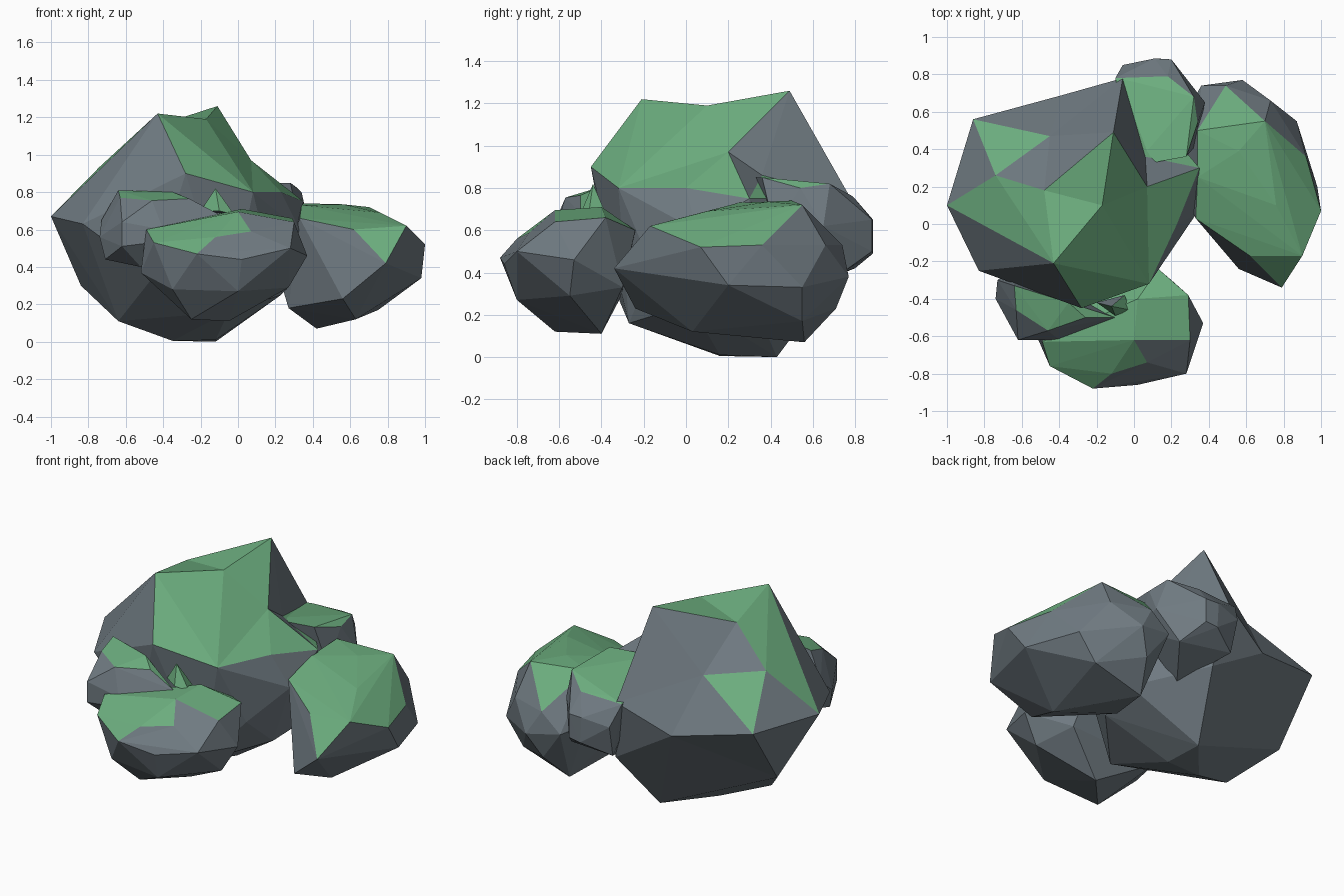
import bpy, bmesh
from mathutils import Vector


def flat_colour(name, rgb):
    m = bpy.data.materials.new(name)
    m.diffuse_color = (*rgb, 1)
    return m


STONE = flat_colour("grey_stone", (0.16, 0.195, 0.22))
MOSS = flat_colour("green_moss", (0.15, 0.42, 0.21))


def boulder(name, corners, limit=0.69, lean=(0, -0.05, 1)):
    """Faceted rock wrapped around its corner points, mossy where it faces up.
    A fourth number on a corner pushes it out while wrapping, which leaves a dent there."""
    points = [Vector(c[:3]) for c in corners]
    middle = sum(points, Vector()) / len(points)
    bm = bmesh.new()
    home = {}
    for c, p in zip(corners, points):
        push = c[3] if len(c) > 3 else 1
        home[bm.verts.new(middle + (p - middle) * push)] = p
    bmesh.ops.convex_hull(bm, input=bm.verts)
    bmesh.ops.delete(bm, geom=[v for v in bm.verts if not v.link_faces], context='VERTS')
    for v in bm.verts:
        v.co = home[v]
    bmesh.ops.recalc_face_normals(bm, faces=bm.faces)
    bm.normal_update()
    for f in bm.faces:
        f.smooth = False
        f.material_index = int(f.normal.dot(Vector(lean)) > limit)
    me = bpy.data.meshes.new(name)
    bm.to_mesh(me)
    bm.free()
    me.materials.append(STONE)
    me.materials.append(MOSS)
    ob = bpy.data.objects.new(name, me)
    bpy.context.collection.objects.link(ob)
    return ob


# tall main boulder with a ledge on its right side
boulder("main_boulder", [
    (-0.43, -0.21, 1.22), (-0.17, 0.10, 1.19, 1.18), (-0.11, 0.49, 1.26),
    (-0.48, 0.18, 1.14, 1.18), (-0.74, 0.26, 0.935, 1.17), (-0.45, 0.47, 0.91, 1.3),
    (-0.86, 0.56, 0.68), (-1.0, 0.10, 0.67), (-0.38, 0.69, 0.59, 1.12), (-0.06, 0.78, 0.75),
    (0.0, 0.70, 0.36), (0.07, 0.20, 0.97, 1.3), (0.06, 0.36, 0.86, 1.5),
    (0.35, 0.30, 0.75), (0.33, 0.05, 0.60), (0.28, 0.30, 0.30),
    (0.08, -0.32, 0.80), (0.23, 0.0, 0.80), (-0.28, -0.45, 0.90),
    (-0.83, -0.25, 0.63), (-0.84, 0.29, 0.30), (-0.64, 0.06, 0.11),
    (-0.35, 0.16, 0.005), (-0.12, 0.43, 0.0), (-0.12, 0.16, 0.01),
    (-0.05, -0.27, 0.16), (-0.45, -0.35, 0.35), (0.17, -0.16, 0.42), (0.23, 0.02, 0.25)],
    0.675, (0, -0.15, 1))

# right boulder
boulder("right_boulder", [
    (0.34, 0.50, 0.74), (0.34, 0.25, 0.73), (0.56, 0.39, 0.735), (0.70, 0.55, 0.72),
    (0.76, 0.10, 0.69), (0.33, 0.03, 0.66), (0.62, -0.17, 0.60), (0.90, -0.17, 0.62),
    (0.79, -0.34, 0.42), (1.0, 0.07, 0.52), (0.98, 0.20, 0.34), (0.87, 0.55, 0.33),
    (0.92, 0.36, 0.53), (0.73, 0.66, 0.53), (0.49, 0.74, 0.53), (0.58, 0.77, 0.38),
    (0.36, 0.74, 0.42), (0.50, 0.71, 0.23), (0.42, 0.56, 0.07), (0.63, 0.03, 0.12),
    (0.56, -0.24, 0.23), (0.27, 0.17, 0.18), (0.22, 0.30, 0.35), (0.28, 0.60, 0.45),
    (0.75, 0.55, 0.17)], 0.63)

# front boulder
boulder("front_boulder", [
    (-0.22, -0.88, 0.47), (0.02, -0.86, 0.44), (0.28, -0.80, 0.50), (0.37, -0.53, 0.46),
    (0.29, -0.38, 0.66), (0.30, -0.62, 0.64), (0.0, -0.62, 0.695), (-0.12, -0.80, 0.56),
    (0.07, -0.74, 0.59, 1.1),
    (-0.45, -0.76, 0.53), (-0.49, -0.63, 0.60), (-0.52, -0.60, 0.37), (-0.35, -0.76, 0.28),
    (-0.25, -0.62, 0.12), (-0.05, -0.40, 0.11), (0.0, -0.80, 0.27), (0.27, -0.55, 0.29),
    (0.13, -0.24, 0.60), (0.02, -0.40, 0.71), (0.20, -0.30, 0.33), (-0.40, -0.30, 0.30)],
    0.75, (-0.5, -0.05, 1))

# small boulder at the front left
boulder("front_left_boulder", [
    (-0.64, -0.33, 0.81), (-0.35, -0.42, 0.80), (-0.26, -0.50, 0.765), (-0.10, -0.50, 0.68),
    (-0.63, -0.46, 0.77), (-0.46, -0.57, 0.755),
    (-0.62, -0.62, 0.64), (-0.40, -0.62, 0.60), (-0.73, -0.30, 0.65), (-0.74, -0.40, 0.56),
    (-0.71, -0.42, 0.44), (-0.62, -0.62, 0.51), (-0.38, -0.62, 0.54), (-0.52, -0.52, 0.40),
    (-0.40, -0.35, 0.40), (-0.15, -0.45, 0.45), (-0.66, -0.25, 0.47)], 0.83)

# little shard wedged between the front boulders
boulder("shard", [
    (-0.12, -0.44, 0.82), (-0.02, -0.46, 0.68), (-0.10, -0.49, 0.70),
    (-0.20, -0.42, 0.70), (-0.05, -0.38, 0.68)], 0.25)

# small boulder at the back
boulder("back_boulder", [
    (0.0, 0.31, 0.85), (0.28, 0.36, 0.85), (0.32, 0.68, 0.82), (0.18, 0.79, 0.76),
    (0.34, 0.54, 0.80), (0.0, 0.76, 0.77), (0.11, 0.885, 0.65), (0.20, 0.88, 0.65),
    (0.12, 0.885, 0.49), (0.20, 0.88, 0.50), (-0.06, 0.85, 0.62), (-0.10, 0.78, 0.75),
    (-0.05, 0.80, 0.42), (0.38, 0.65, 0.62), (0.33, 0.42, 0.60), (0.28, 0.74, 0.40),
    (0.10, 0.50, 0.30)], 0.64)
